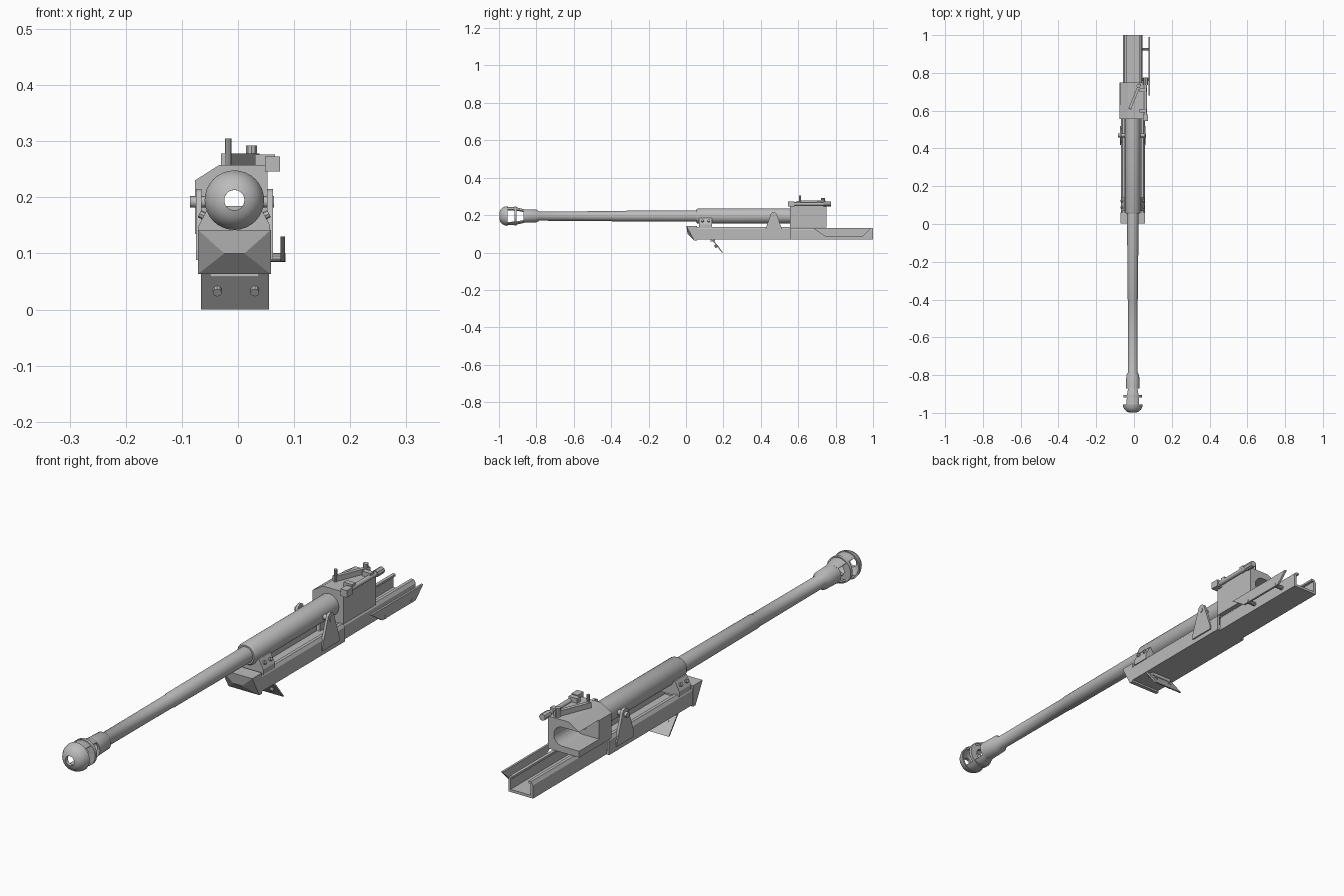
import bpy, bmesh, math
from mathutils import Vector, Matrix

if "Cube" in bpy.data.objects:
    bpy.data.objects.remove(bpy.data.objects["Cube"])

CX, CZ = -0.0065, 0.195          # barrel axis

steel = bpy.data.materials.new("grey_steel")
steel.diffuse_color = (0.5, 0.5, 0.5, 1)
steel.use_nodes = True
steel.node_tree.nodes["Principled BSDF"].inputs["Base Color"].default_value = steel.diffuse_color


def finish(name, bm, smooth=False):
    bmesh.ops.remove_doubles(bm, verts=bm.verts, dist=1e-5)
    bmesh.ops.recalc_face_normals(bm, faces=bm.faces)
    me = bpy.data.meshes.new(name)
    bm.to_mesh(me)
    bm.free()
    ob = bpy.data.objects.new(name, me)
    bpy.context.collection.objects.link(ob)
    me.materials.append(steel)
    if smooth:
        bpy.ops.object.select_all(action='DESELECT')
        ob.select_set(True)
        bpy.context.view_layer.objects.active = ob
        bpy.ops.object.shade_smooth_by_angle(angle=math.radians(35))
    return ob


def box(name, x0, x1, y0, y1, z0, z1):
    bm = bmesh.new()
    bmesh.ops.create_cube(bm, size=1)
    for v in bm.verts:
        v.co = ((x0 + x1) / 2 + v.co.x * (x1 - x0), (y0 + y1) / 2 + v.co.y * (y1 - y0),
                (z0 + z1) / 2 + v.co.z * (z1 - z0))
    return finish(name, bm)


def prism(name, pts, lo, hi, axis):
    """Extrude a profile: axis 'x' uses (y, z) points, axis 'y' uses (x, z) points."""
    put = (lambda p, t: (t, p[0], p[1])) if axis == 'x' else (lambda p, t: (p[0], t, p[1]))
    bm = bmesh.new()
    a = [bm.verts.new(put(p, lo)) for p in pts]
    b = [bm.verts.new(put(p, hi)) for p in pts]
    bm.faces.new(a)
    bm.faces.new(b)
    for i in range(len(pts)):
        j = (i + 1) % len(pts)
        bm.faces.new((a[i], a[j], b[j], b[i]))
    return finish(name, bm)


def lathe(name, prof, a0=0, a1=360, n=32):
    """Spin a closed (y, radius) profile round the barrel axis."""
    bm = bmesh.new()
    full = a1 - a0 == 360
    rings = []
    for k in range(n if full else n + 1):
        t = math.radians(a0 + (a1 - a0) * k / n)
        rings.append([bm.verts.new((CX + r * math.cos(t), y, CZ + r * math.sin(t))) for y, r in prof])
    m = len(prof)
    for k in range(n):
        p, q = rings[k], rings[(k + 1) % len(rings)]
        for i in range(m):
            j = (i + 1) % m
            bm.faces.new((p[i], p[j], q[j], q[i]))
    if not full:
        bm.faces.new(rings[0])
        bm.faces.new(rings[-1])
    return finish(name, bm, True)


def rod(name, p0, p1, r, n=12):
    p0, p1 = Vector(p0), Vector(p1)
    d = p1 - p0
    bm = bmesh.new()
    bmesh.ops.create_cone(bm, cap_ends=True, segments=n, radius1=r, radius2=r, depth=d.length,
                          matrix=Matrix.Translation((p0 + p1) / 2) @ d.to_track_quat('Z', 'Y').to_matrix().to_4x4())
    return finish(name, bm, True)


def cut(target, cutter):
    m = target.modifiers.new("cut", 'BOOLEAN')
    m.object = cutter
    m.operation = 'DIFFERENCE'
    m.solver = 'EXACT'
    cutter.hide_render = True
    cutter.hide_viewport = True
    cutter.display_type = 'WIRE'


# Barrel, jacket and muzzle brake
lathe("barrel", [(-0.86, 0.018), (-0.87, 0.036), (-0.80, 0.034), (-0.785, 0.025), (-0.40, 0.026), (-0.395, 0.028),
                 (0.06, 0.030), (0.06, 0.018)])
lathe("recoil_jacket", [(0.055, 0.018), (0.055, 0.036), (0.065, 0.041), (0.56, 0.041), (0.56, 0.018)])
lathe("muzzle_dome", [(-0.998, 0.018), (-0.994, 0.030), (-0.984, 0.042), (-0.97, 0.050), (-0.955, 0.053),
                      (-0.955, 0.047), (-0.975, 0.036), (-0.985, 0.018)])
lathe("muzzle_baffle", [(-0.918, 0.022), (-0.918, 0.050), (-0.906, 0.050), (-0.906, 0.022)])
for nm, mid in (("upper", 90), ("lower", 270)):
    lathe("muzzle_bridge_" + nm, [(-0.957, 0.049), (-0.91, 0.047), (-0.865, 0.036), (-0.865, 0.028),
                                  (-0.91, 0.040), (-0.957, 0.042)], mid - 42, mid + 42, 10)


# Cradle: open channels with lips
def channel(name, hw, y0, y1, top):
    half = [(hw, 0.07), (hw, top - 0.012), (hw - 0.008, top), (hw - 0.020, top),
            (hw - 0.020, top - 0.008), (hw - 0.010, top - 0.008), (hw - 0.010, 0.080)]
    prism(name, [(CX + x, z) for x, z in half] + [(CX - x, z) for x, z in reversed(half)], y0, y1, 'y')


channel("front_cradle", 0.0635, 0.04, 0.56, 0.137)
channel("rear_cradle", 0.052, 0.56, 1.0, 0.132)

# Nose with undercut wedge
bm = bmesh.new()
w = 0.065
back = [bm.verts.new((CX + x, 0.06, z)) for x, z in ((-w, 0.063), (w, 0.063), (w, 0.142), (-w, 0.142))]
low = [bm.verts.new((CX + s * w, 0.045, 0.063)) for s in (-1, 1)]
mid = [bm.verts.new((CX + s * 0.018, 0.008, 0.100)) for s in (-1, 1)]
top = [bm.verts.new((CX + s * w, 0.002, 0.142)) for s in (-1, 1)]
for f in ((back[0], back[1], back[2], back[3]), (top[0], top[1], back[2], back[3]),
          (low[0], low[1], back[1], back[0]), (mid[0], mid[1], low[1], low[0]),
          (top[0], top[1], mid[1], mid[0]), (top[0], mid[0], low[0]), (top[1], mid[1], low[1]),
          (top[0], low[0], back[0], back[3]), (top[1], low[1], back[1], back[2])):
    bm.faces.new(f)
finish("cradle_nose", bm)

# Front clamp with bolts
prism("front_clamp", [(CX - 0.0635, 0.13), (CX + 0.0635, 0.13), (CX + 0.0635, 0.15), (CX + 0.045, 0.185),
                      (CX - 0.045, 0.185), (CX - 0.0635, 0.15)], 0.07, 0.14, 'y')
for s in (-1, 1):
    for y in (0.088, 0.122):
        rod("clamp_bolt", (CX + s * 0.050, y, 0.165), (CX + s * 0.062, y, 0.171), 0.007, 8)

# Spade plate under the nose, with studs
prism("spade_plate", [(0.135, 0.07), (0.143, 0.07), (0.198, 0.0), (0.192, 0.0)], -0.066, 0.055, 'x')
for x in (-0.037, 0.030):
    rod("spade_stud", (x, 0.154, 0.030), (x, 0.168, 0.040), 0.008, 10)
box("spade_hinge", -0.05, 0.037, 0.13, 0.155, 0.058, 0.071)

# Trunnion brackets and pins
arc = [(0.469 + 0.018 * math.cos(math.radians(a)), 0.197 + 0.018 * math.sin(math.radians(a)))
       for a in range(10, 171, 20)]
for s in (-1, 1):
    x = CX + s * 0.0635
    prism("trunnion_bracket", [(0.418, 0.088), (0.520, 0.088), (0.520, 0.105)] + arc + [(0.418, 0.105)],
          x - 0.005, x + 0.005, 'x')
    rod("trunnion_pin", (CX + s * 0.035, 0.469, 0.192), (CX + s * (0.079 if s < 0 else 0.071), 0.469, 0.192), 0.010, 12)

# Breech block with rear chamber and side loading slot
breech = prism("breech_block", [(-0.077, 0.135), (0.053, 0.135), (0.053, 0.258), (-0.033, 0.258), (-0.077, 0.230)],
               0.555, 0.75, 'y')
slot = [(CX + 0.036 * math.cos(math.radians(a)), CZ + 0.036 * math.sin(math.radians(a))) for a in range(-90, 91, 15)]
cut(breech, prism("slot_cutter", slot + [(-0.12, CZ + 0.036), (-0.12, CZ - 0.036)], 0.63, 0.80, 'y'))
cut(breech, rod("bore_cutter", (CX, 0.50, CZ), (CX, 0.70, CZ), 0.018, 24))

# Firing arm and posts on the breech
bm = bmesh.new()
bmesh.ops.create_cube(bm, size=1)
bmesh.ops.transform(bm, verts=bm.verts, matrix=Matrix.Translation((0.004, 0.675, 0.268))
                    @ Matrix.Rotation(-0.39, 4, 'Z') @ Matrix.Diagonal((0.014, 0.145, 0.02, 1)))
finish("firing_arm", bm)
rod("front_post", (-0.0175, 0.610, 0.256), (-0.0175, 0.610, 0.305), 0.006, 10)
rod("rear_post", (0.024, 0.732, 0.256), (0.024, 0.732, 0.292), 0.010, 10)

# Sighting tube on the side of the breech
rod("sight_tube", (0.061, 0.56, 0.260), (0.061, 0.75, 0.260), 0.009, 12)
rod("sight_eyepiece", (0.061, 0.735, 0.260), (0.061, 0.775, 0.260), 0.013, 8)
box("sight_head", 0.048, 0.075, 0.545, 0.58, 0.246, 0.273)
for y in (0.60, 0.71):
    box("sight_mount", 0.030, 0.066, y - 0.010, y + 0.010, 0.254, 0.276)

# Side guard and its stand-offs
prism("side_guard", [(0.68, 0.130), (0.99, 0.130), (0.975, 0.115), (0.945, 0.086), (0.745, 0.086)], 0.076, 0.084, 'x')
for y in (0.765, 0.925):
    rod("guard_standoff", (0.040, y, 0.093), (0.085, y, 0.093), 0.008, 10)
